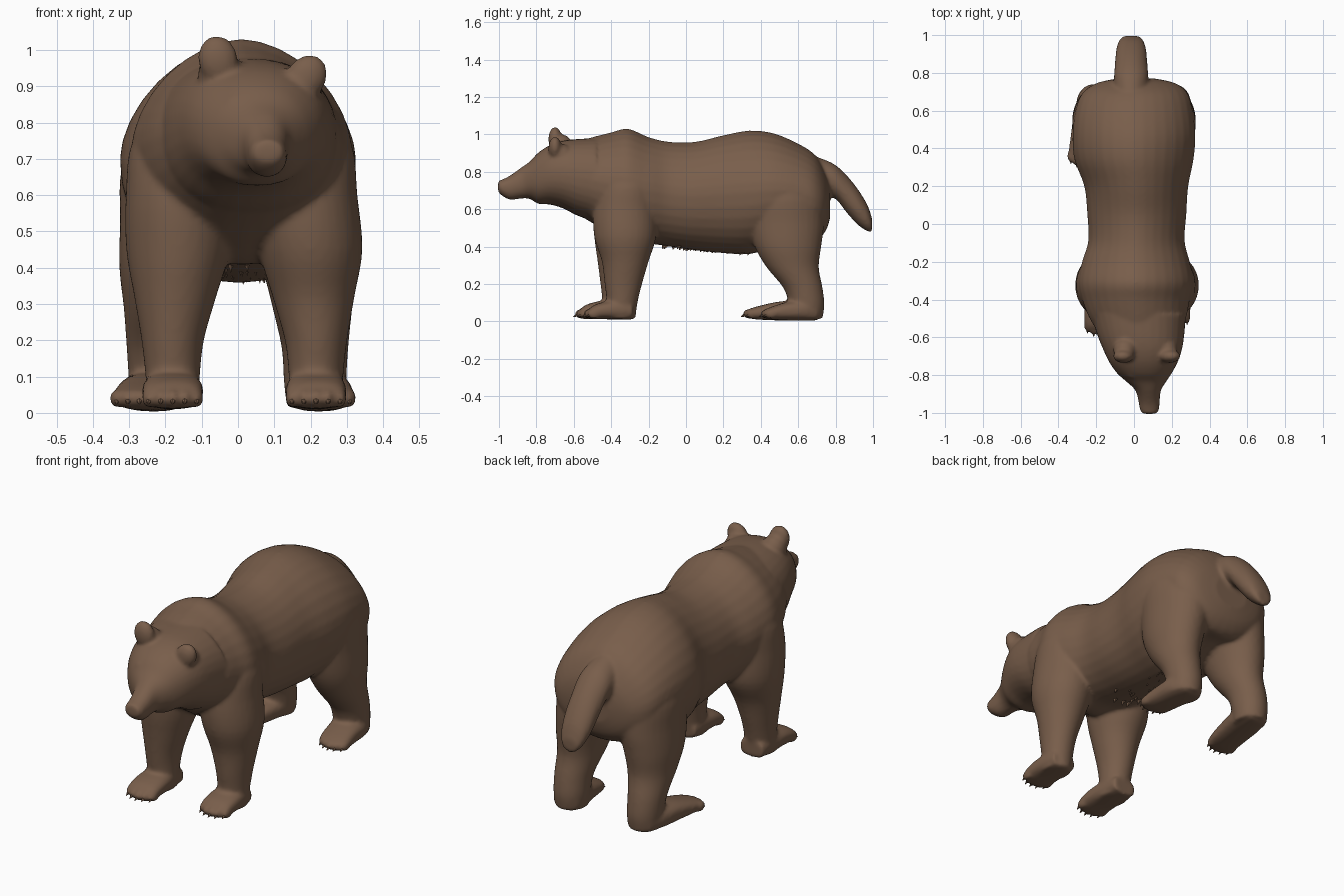
import bpy, bmesh, math, random
from mathutils import Matrix

random.seed(4)
fur = bpy.data.materials.new("brown_fur")
fur.diffuse_color = (0.19, 0.112, 0.07, 1)


def catmull(rows, steps):
    """Smoothly interpolate section rows."""
    out = []
    for i in range(len(rows) - 1):
        a, b, c, d = (rows[max(i - 1, 0)], rows[i], rows[i + 1], rows[min(i + 2, len(rows) - 1)])
        for s in range(steps):
            t = s / steps
            out.append([0.5 * (2 * q + (r - p) * t + (2 * p - 5 * q + 4 * r - u) * t * t
                               + (3 * q - p - 3 * r + u) * t ** 3) for p, q, r, u in zip(a, b, c, d)])
    return out + [list(rows[-1])]


def loft(bm, rows, axis, power=2.0, top=None, sides=32, steps=4):
    """Rows are (position along axis, x, other centre, x radius, other radius)."""
    rings = []
    for p, x, c, rx, rc in catmull(rows, steps):
        ring = []
        for k in range(sides):
            a = 2 * math.pi * k / sides
            ca, sa = math.cos(a), math.sin(a)
            e = 2 / (top if top and sa > 0 else power)
            u = x + rx * math.copysign(abs(ca) ** e, ca)
            v = c + rc * math.copysign(abs(sa) ** e, sa)
            ring.append(bm.verts.new((u, p, v) if axis == 'y' else (u, v, p)))
        rings.append(ring)
    faces = [bm.faces.new(rings[0][::-1]), bm.faces.new(rings[-1])]
    for r, s in zip(rings, rings[1:]):
        faces += [bm.faces.new((r[k], r[(k + 1) % sides], s[(k + 1) % sides], s[k])) for k in range(sides)]
    bmesh.ops.recalc_face_normals(bm, faces=faces)


def ball(bm, centre, radii, turn=0.0, axis='Y'):
    m = Matrix.Translation(centre) @ Matrix.Rotation(turn, 4, axis) @ Matrix.Diagonal((*radii, 1))
    bmesh.ops.create_uvsphere(bm, u_segments=20, v_segments=12, radius=1, matrix=m)


def finish(bm, name):
    me = bpy.data.meshes.new(name)
    bm.to_mesh(me)
    bm.free()
    me.materials.append(fur)
    ob = bpy.data.objects.new(name, me)
    bpy.context.collection.objects.link(ob)
    return ob


body = bmesh.new()

# torso from chest to rump
loft(body, [(-0.60, 0.03, 0.77, 0.20, 0.185), (-0.50, 0.02, 0.755, 0.255, 0.23),
            (-0.40, 0.01, 0.735, 0.285, 0.275), (-0.31, 0.01, 0.72, 0.305, 0.31),
            (-0.20, 0.01, 0.70, 0.285, 0.285), (-0.09, 0.013, 0.68, 0.255, 0.28),
            (0.05, 0.015, 0.67, 0.262, 0.29), (0.20, 0.012, 0.68, 0.275, 0.315),
            (0.34, 0.0, 0.69, 0.315, 0.33), (0.47, 0.0, 0.70, 0.325, 0.305),
            (0.60, 0.0, 0.69, 0.31, 0.26), (0.69, 0.005, 0.66, 0.28, 0.23),
            (0.745, 0.01, 0.64, 0.21, 0.16), (0.77, 0.01, 0.64, 0.10, 0.09)], 'y', 2.15, 1.78)

# neck ruff, skull and muzzle, turned slightly to one side
loft(body, [(-0.48, 0.025, 0.755, 0.25, 0.225), (-0.58, 0.035, 0.77, 0.232, 0.205),
            (-0.66, 0.045, 0.785, 0.21, 0.18), (-0.73, 0.05, 0.783, 0.182, 0.158),
            (-0.79, 0.055, 0.765, 0.145, 0.137), (-0.835, 0.065, 0.755, 0.105, 0.10),
            (-0.88, 0.075, 0.74, 0.068, 0.083), (-0.94, 0.08, 0.715, 0.056, 0.065),
            (-0.985, 0.082, 0.715, 0.05, 0.042), (-1.005, 0.082, 0.722, 0.036, 0.028)], 'y', 2.2)

# brow ridges and nose pad
for s in (-1, 1):
    ball(body, (0.06 + s * 0.062, -0.775, 0.84 - s * 0.012), (0.045, 0.045, 0.033))
ball(body, (0.082, -0.985, 0.738), (0.034, 0.018, 0.02))

# ears with a swept-back base, one lower because of the tilted head
for x, z, turn in ((-0.047, 0.955, -0.2), (0.165, 0.905, 0.55)):
    ball(body, (x, -0.665, z - 0.025), (0.064, 0.06, 0.07), turn)
    ball(body, (x + turn * 0.04, -0.70, z + 0.018), (0.055, 0.036, 0.068), turn)

# tail
loft(body, [(0.64, -0.015, 0.80, 0.08, 0.10), (0.74, -0.015, 0.765, 0.09, 0.10),
            (0.80, -0.015, 0.745, 0.09, 0.09), (0.86, -0.015, 0.68, 0.085, 0.10),
            (0.92, -0.015, 0.61, 0.08, 0.095), (0.97, -0.015, 0.552, 0.065, 0.07),
            (0.995, -0.015, 0.515, 0.04, 0.035)], 'y')

toe_spots = []
for s in (-1, 1):
    # front leg, slightly advanced on one side
    f = -0.025 if s < 0 else 0.02
    x = -0.18 if s < 0 else 0.215
    loft(body, [(0.015, x, -0.365 + f / 2, 0.07, 0.085), (0.10, x, -0.352 + f / 2, 0.075, 0.083),
                (0.20, x, -0.345 + f / 2, 0.086, 0.10), (0.32, x - s * 0.007, -0.335 + f / 2, 0.113, 0.125),
                (0.45, x - s * 0.015, -0.325, 0.143, 0.165), (0.60, 0.01 + s * 0.172, -0.325, 0.147, 0.17),
                (0.75, 0.01 + s * 0.162, -0.31, 0.138, 0.15), (0.87, 0.01 + s * 0.10, -0.30, 0.10, 0.11)], 'z')
    loft(body, [(-0.285, x, 0.055, 0.068, 0.045), (-0.36 + f, x, 0.062, 0.078, 0.052),
                (-0.44 + f, x, 0.06, 0.084, 0.048), (-0.51 + f, x, 0.05, 0.082, 0.038),
                (-0.54 + f, x, 0.04, 0.07, 0.024)], 'y', 2.6)
    # rear leg
    r = 0.212 if s > 0 else -0.215
    loft(body, [(0.015, r, 0.645, 0.078, 0.085), (0.09, r, 0.645, 0.086, 0.095),
                (0.18, r, 0.625, 0.092, 0.105), (0.29, s * 0.205, 0.57, 0.11, 0.14),
                (0.40, s * 0.197, 0.545, 0.13, 0.178), (0.53, s * 0.178, 0.535, 0.147, 0.203),
                (0.68, s * 0.17, 0.525, 0.15, 0.20), (0.82, s * 0.13, 0.50, 0.12, 0.15)], 'z')
    # rear foot, splayed outward and one further back
    toe_x, toe_y = (0.245, 0.42) if s > 0 else (-0.272, 0.325)
    foot = [(0.0, 0.055, 0.07, 0.05), (0.25, 0.058, 0.088, 0.054), (0.55, 0.055, 0.085, 0.05),
            (0.85, 0.045, 0.082, 0.035), (1.0, 0.04, 0.068, 0.022)]
    loft(body, [(0.70 + (toe_y - 0.70) * t, r + (toe_x - r) * t, z, rx, rz) for t, z, rx, rz in foot], 'y', 2.6)
    # toes
    for k in range(-2, 3):
        toe_spots += [(x + k * 0.033, -0.535 + f + 0.006 * k * k), (toe_x + k * 0.031, toe_y + 0.012 + 0.006 * k * k)]
for x, y in toe_spots:
    ball(body, (x, y, 0.04), (0.019, 0.036, 0.026))

hide = finish(body, "bear_body")
fuse = hide.modifiers.new("fuse", 'REMESH')
fuse.mode = 'VOXEL'
fuse.voxel_size = 0.01
fuse.use_smooth_shade = True
soft = hide.modifiers.new("soften", 'SMOOTH')
soft.factor = 0.5
soft.iterations = 6

# short claws on every toe
claws = bmesh.new()
for x, y in toe_spots:
    m = Matrix.Translation((x, y - 0.032, 0.03)) @ Matrix.Rotation(math.radians(115), 4, 'X')
    bmesh.ops.create_cone(claws, cap_ends=True, segments=6, radius1=0.010, radius2=0.001, depth=0.026, matrix=m)
finish(claws, "claws")

# ragged tufts hanging under the belly
tufts = bmesh.new()
for k in range(36):
    y = random.uniform(-0.14, 0.34)
    x = random.uniform(-0.1, 0.1)
    z = 0.406 - 0.08 * (y + 0.14) + 0.9 * x * x
    m = Matrix.Translation((x, y, z)) @ Matrix.Rotation(math.pi - 0.5, 4, 'X') @ Matrix.Diagonal((0.5, 1, 1, 1))
    bmesh.ops.create_cone(tufts, cap_ends=True, segments=5, radius1=0.026, radius2=0.001, depth=0.04, matrix=m)
finish(tufts, "belly_tufts")
